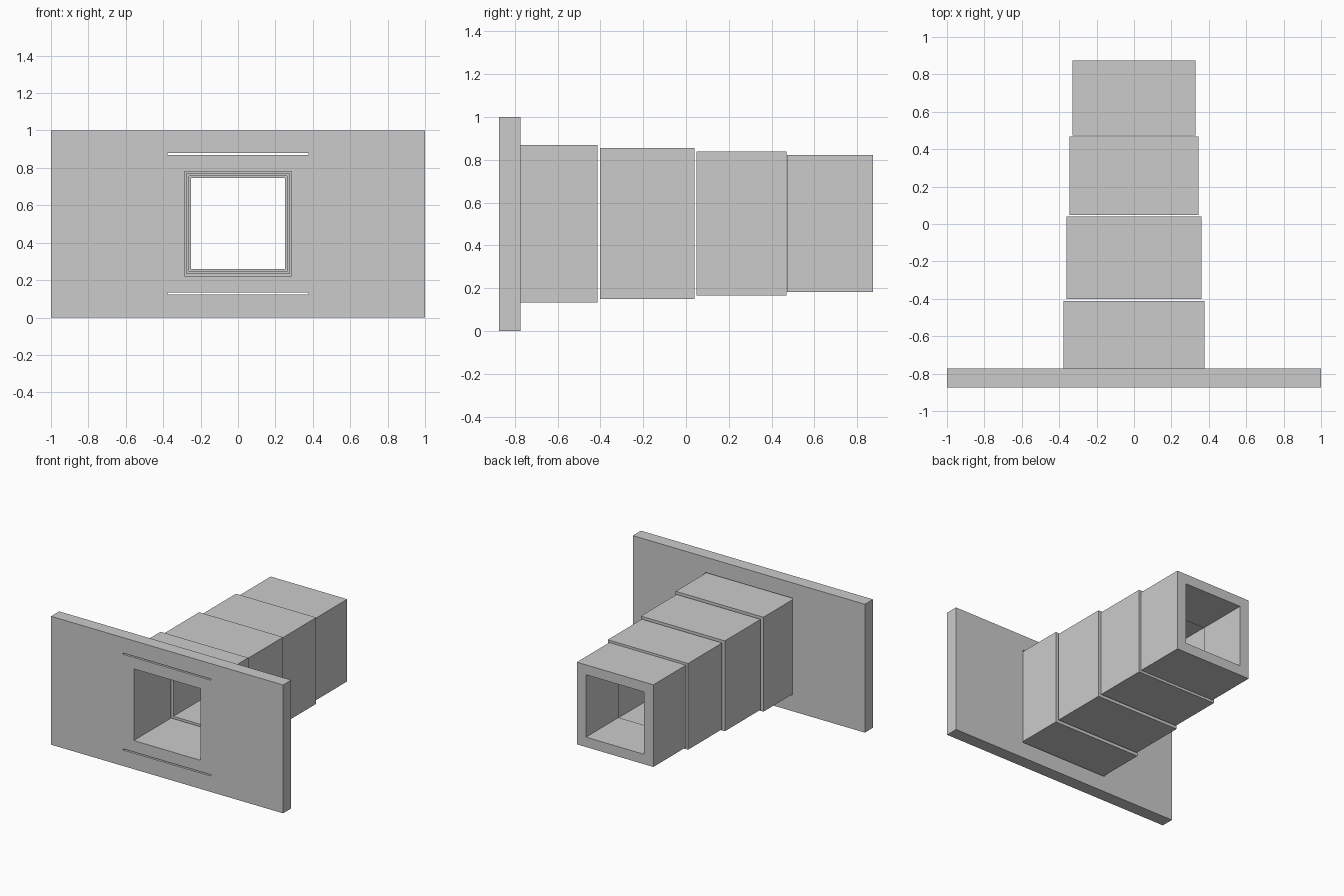
import bpy, bmesh

if "Cube" in bpy.data.objects:
    bpy.data.objects.remove(bpy.data.objects["Cube"])


def build_cells(name, xs, ys, zs, filled):
    """Closed solid from a coarse grid of filled cells, with only outer faces kept."""
    bm = bmesh.new()
    n = (len(xs) - 1, len(ys) - 1, len(zs) - 1)
    axes = (xs, ys, zs)

    def solid(c):
        if any(c[a] < 0 or c[a] >= n[a] for a in range(3)):
            return False
        mid = [(axes[a][c[a]] + axes[a][c[a] + 1]) / 2 for a in range(3)]
        return filled(*mid)

    for i in range(n[0]):
        for j in range(n[1]):
            for k in range(n[2]):
                cell = (i, j, k)
                if not solid(cell):
                    continue
                for a in range(3):
                    for side in (0, 1):
                        other = list(cell)
                        other[a] += 2 * side - 1
                        if solid(other):
                            continue
                        corners = []
                        for u, v in ((0, 0), (1, 0), (1, 1), (0, 1)):
                            p = list(cell)
                            p[a] += side
                            p[(a + 1) % 3] += u
                            p[(a + 2) % 3] += v
                            corners.append(bm.verts.new([axes[q][p[q]] for q in range(3)]))
                        bm.faces.new(corners if side else corners[::-1])
    bmesh.ops.remove_doubles(bm, verts=bm.verts[:], dist=1e-5)
    bmesh.ops.recalc_face_normals(bm, faces=bm.faces[:])
    mesh = bpy.data.meshes.new(name)
    bm.to_mesh(mesh)
    bm.free()
    obj = bpy.data.objects.new(name, mesh)
    bpy.context.collection.objects.link(obj)
    return obj


ZC = 0.502      # height of the tube axis
BORE = 0.759    # inner size relative to outer size

# Wall plate with two slits, joined to the largest tube section
hx, hz = 0.378, 0.368
bx, bz = hx * BORE, hz * BORE
slit = hz + 0.01


def plate_and_tube(x, y, z):
    x, z = abs(x), abs(z - ZC)
    if x < bx and z < bz:
        return False
    if y > -0.77:
        return x < hx and z < hz
    return not (x < hx and hz < z < slit)


build_cells("wall_plate_with_first_tube",
            [-1, -hx, -bx, bx, hx, 1],
            [-0.873, -0.773, -0.413],
            [0, ZC - slit, ZC - hz, ZC - bz, ZC + bz, ZC + hz, ZC + slit, 1],
            plate_and_tube)

# Smaller square tube sections stepping down towards the back
sections = [
    ("second_tube", 0.362, 0.352, -0.402, 0.039),
    ("third_tube", 0.346, 0.336, 0.049, 0.469),
    ("end_tube", 0.330, 0.320, 0.473, 0.873),
]
for name, hx2, hz2, y0, y1 in sections:
    ix, iz = hx2 * BORE, hz2 * BORE
    build_cells(name, [-hx2, -ix, ix, hx2], [y0, y1],
                [ZC - hz2, ZC - iz, ZC + iz, ZC + hz2],
                lambda x, y, z: abs(x) > ix or abs(z - ZC) > iz)
